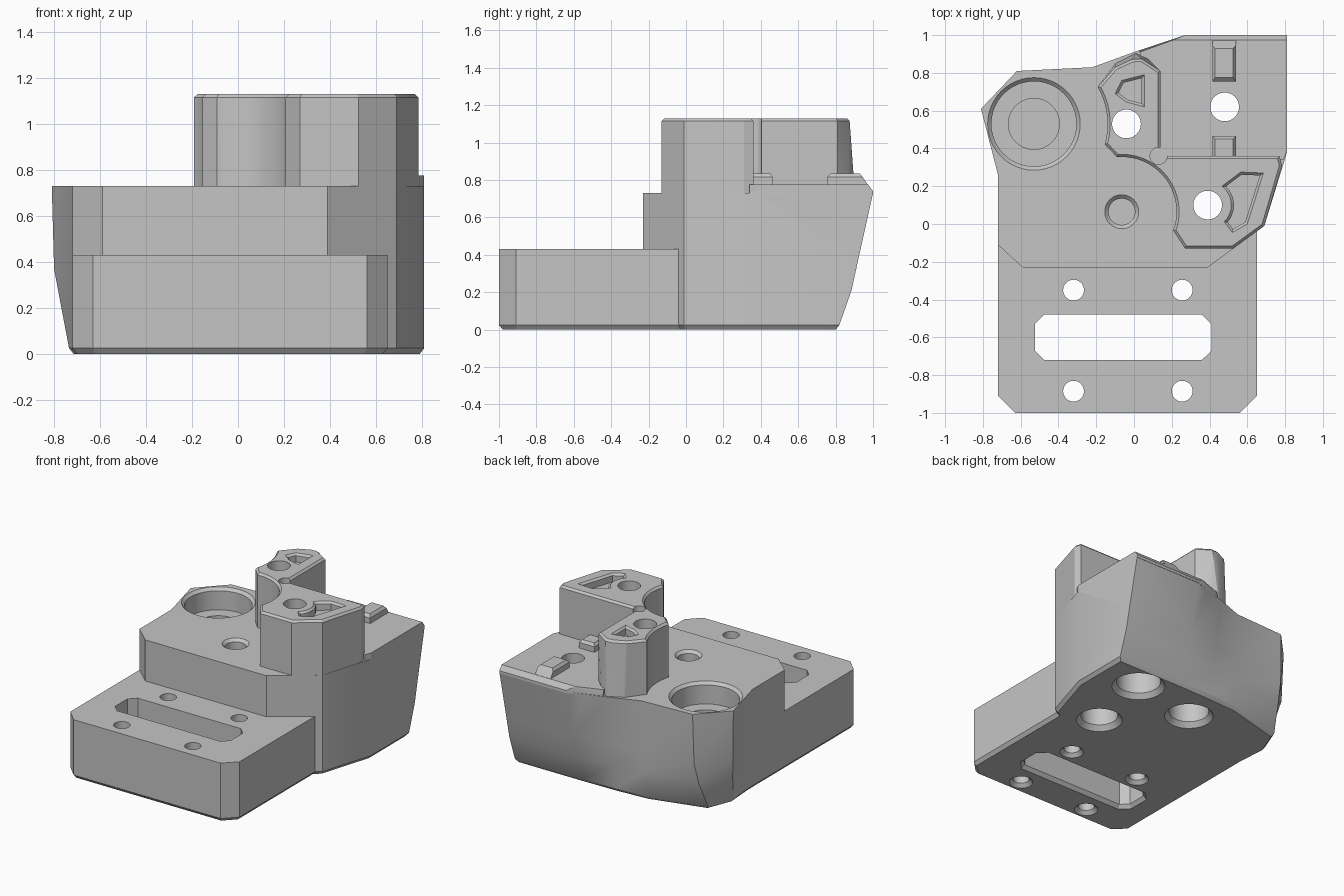
import bpy, bmesh
from math import sin, cos, radians, pi
from mathutils import Vector

if "Cube" in bpy.data.objects:
    bpy.data.objects.remove(bpy.data.objects["Cube"])

grey = bpy.data.materials.new("plain grey")
grey.diffuse_color = (0.56, 0.56, 0.56, 1)
grey.use_nodes = True
grey.node_tree.nodes["Principled BSDF"].inputs["Base Color"].default_value = grey.diffuse_color


def loft(name, rings):
    """Solid through (outline, z) rings with equal point counts."""
    bm = bmesh.new()
    loops = [[bm.verts.new((x, y, z)) for x, y in pts] for pts, z in rings]
    n = len(loops[0])
    bm.faces.new(loops[0][::-1])
    bm.faces.new(loops[-1])
    for lo, hi in zip(loops, loops[1:]):
        for i in range(n):
            j = (i + 1) % n
            bm.faces.new((lo[i], lo[j], hi[j], hi[i]))
    bmesh.ops.triangulate(bm, faces=[f for f in bm.faces if len(f.verts) == 4])
    bmesh.ops.recalc_face_normals(bm, faces=bm.faces)
    me = bpy.data.meshes.new(name)
    bm.to_mesh(me)
    bm.free()
    me.materials.append(grey)
    ob = bpy.data.objects.new(name, me)
    bpy.context.collection.objects.link(ob)
    return ob


def inset(pts, d):
    """Mitred inward offset of a counter-clockwise outline."""
    out = []
    for i, p in enumerate(pts):
        a, b, c = Vector(pts[i - 1]), Vector(p), Vector(pts[(i + 1) % len(pts)])
        u, v = (b - a).normalized(), (c - b).normalized()
        n1, n2 = Vector((-u.y, u.x)), Vector((-v.y, v.x))
        m = (n1 + n2) / max(1 + n1.dot(n2), 0.4)
        out.append(tuple(b + m * d))
    return out


def arc(cx, cy, r, a0, a1, n):
    return [(cx + r * cos(radians(a0 + (a1 - a0) * i / n)),
             cy + r * sin(radians(a0 + (a1 - a0) * i / n))) for i in range(n + 1)]


def circle(x, y, r, n=48):
    return [(x + r * cos(2 * pi * i / n), y + r * sin(2 * pi * i / n)) for i in range(n)]


def turned(name, x, y, profile):
    return loft(name, [(circle(x, y, r), z) for r, z in profile])


def combine(target, tool, op):
    mod = target.modifiers.new(op, 'BOOLEAN')
    mod.operation, mod.solver, mod.object = op, 'EXACT', tool
    bpy.context.view_layer.objects.active = target
    bpy.ops.object.modifier_apply(modifier=mod.name)
    bpy.data.objects.remove(tool, do_unlink=True)


# Main body: straight front, flared back and left corner
front = [(-.72, -.11), (-.59, -.23), (.39, -.23), (.69, -.01), (.81, .38)]
low = front + [(.81, .82), (.27, .82), (0, .815), (-.24, .80), (-.66, .69), (-.735, .50), (-.72, .28)]
mid = front + [(.81, .885), (.27, .88), (0, .85), (-.23, .81), (-.635, .76), (-.77, .56), (-.72, .27)]
high = front + [(.81, .92), (.27, .92), (0, .872), (-.22, .82), (-.625, .80), (-.80, .60), (-.72, .26)]
top = front + [(.81, 1), (.27, 1), (0, .91), (-.22, .83), (-.62, .81), (-.81, .61), (-.72, .26)]
block = loft("mount_block", [(inset(low, .02), 0), (low, .025), (mid, .21), (high, .37), (top, .73)])

# Front plate
plate = [(-.72, -.91), (-.63, -1), (.56, -1), (.65, -.91), (.65, .1), (-.72, .1)]
combine(block, loft("front_plate", [(inset(plate, .02), 0), (plate, .025), (plate, .43)]), 'UNION')

# Raised back terrace with a bevelled rear edge
t0 = [(.12, .34), (.79, .34), (.81, .38), (.81, 1), (.27, 1), (.03, .915)]
t1 = [(.12, .34), (.79, .34), (.81, .38), (.81, .975), (.21, .975), (.03, .91)]
combine(block, loft("terrace", [(t0, .72), (t0, .74), (t1, .775)]), 'UNION')

# Tower: right wing, curved neck, left wing with a leaning back
neck = arc(-.065, .065, .29, 95, -20, 20)
scoop = arc(-.53, .53, .39, 30, -16, 12)
wing = [(.27, -.13), (.525, -.13), (.69, -.01), (.784, .31), (.77, .36), (.14, .36), (.14, .81)]
foot = wing + [(.07, .88), (.01, .905), (-.10, .85)] + scoop + neck
head = wing + [(.04, .875), (-.01, .872), (-.10, .83)] + scoop + neck
combine(block, loft("tower", [(foot, .70), (head, 1.115), (inset(head, .014), 1.13)]), 'UNION')

# Locating ribs on the terrace
r0 = [(.415, .755), (.54, .755), (.54, .995), (.415, .995)]
r1 = [(.415, .755), (.54, .755), (.54, .945), (.415, .945)]
r2 = [(.43, .775), (.525, .775), (.525, .93), (.43, .93)]
combine(block, loft("rear_rib", [(r0, .74), (r1, .815), (r2, .835)]), 'UNION')
s0 = [(.415, .33), (.54, .33), (.54, .465), (.415, .465)]
s1 = [(.43, .33), (.525, .33), (.525, .45), (.43, .45)]
combine(block, loft("front_rib", [(s0, .74), (s0, .815), (s1, .835)]), 'UNION')

# Corner relief, bearing pocket and blind hole
cuts = [turned("relief", .13, .36, [(.045, .775), (.045, 1.2)]),
        turned("bearing_pocket", -.53, .53,
               [(.135, .42), (.135, .57), (.225, .571), (.225, .71), (.245, .73), (.245, .9)]),
        turned("blind_hole", -.065, .065, [(.07, .55), (.07, .71), (.09, .73), (.09, .9)])]

# Through holes with counterbores from below
for x, y, r in ((-.04, .53, .135), (.48, .62, .15), (.39, .10, .125)):
    cuts.append(turned("bolt_hole", x, y, [(r + .03, -.1), (r + .03, 0), (r, .035), (r, .3),
                                           (.076, .301), (.076, 1.3)]))
for x in (-.32, .255):
    for y in (-.35, -.885):
        cuts.append(turned("plate_hole", x, y, [(.08, -.1), (.08, 0), (.055, .025), (.055, .6)]))

# Long slot through the plate
slot = [(-.525, -.67), (-.475, -.72), (.36, -.72), (.41, -.67),
        (.41, -.53), (.36, -.48), (-.475, -.48), (-.525, -.53)]
wide = inset(slot, -.022)
cuts.append(loft("slot", [(wide, -.1), (wide, 0), (slot, .025), (slot, .6)]))

# Shallow recesses in the tower top
left_recess = [(-.10, .69), (-.04, .645), (.0, .635), (.055, .62), (.055, .79), (-.065, .76)]
right_recess = [(.52, -.045), (.60, .0), (.685, .27), (.565, .275), (.465, .20)] + \
    arc(.39, .10, .125, 45, -45, 8)
for pts in (left_recess, right_recess):
    small = inset(pts, .014)
    cuts.append(loft("recess", [(small, 1.07), (small, 1.116), (pts, 1.13), (pts, 1.2)]))

for c in cuts:
    combine(block, c, 'DIFFERENCE')

for o in bpy.context.selected_objects:
    o.select_set(False)
block.select_set(True)
bpy.context.view_layer.objects.active = block
bpy.ops.object.shade_smooth_by_angle(angle=radians(25))
